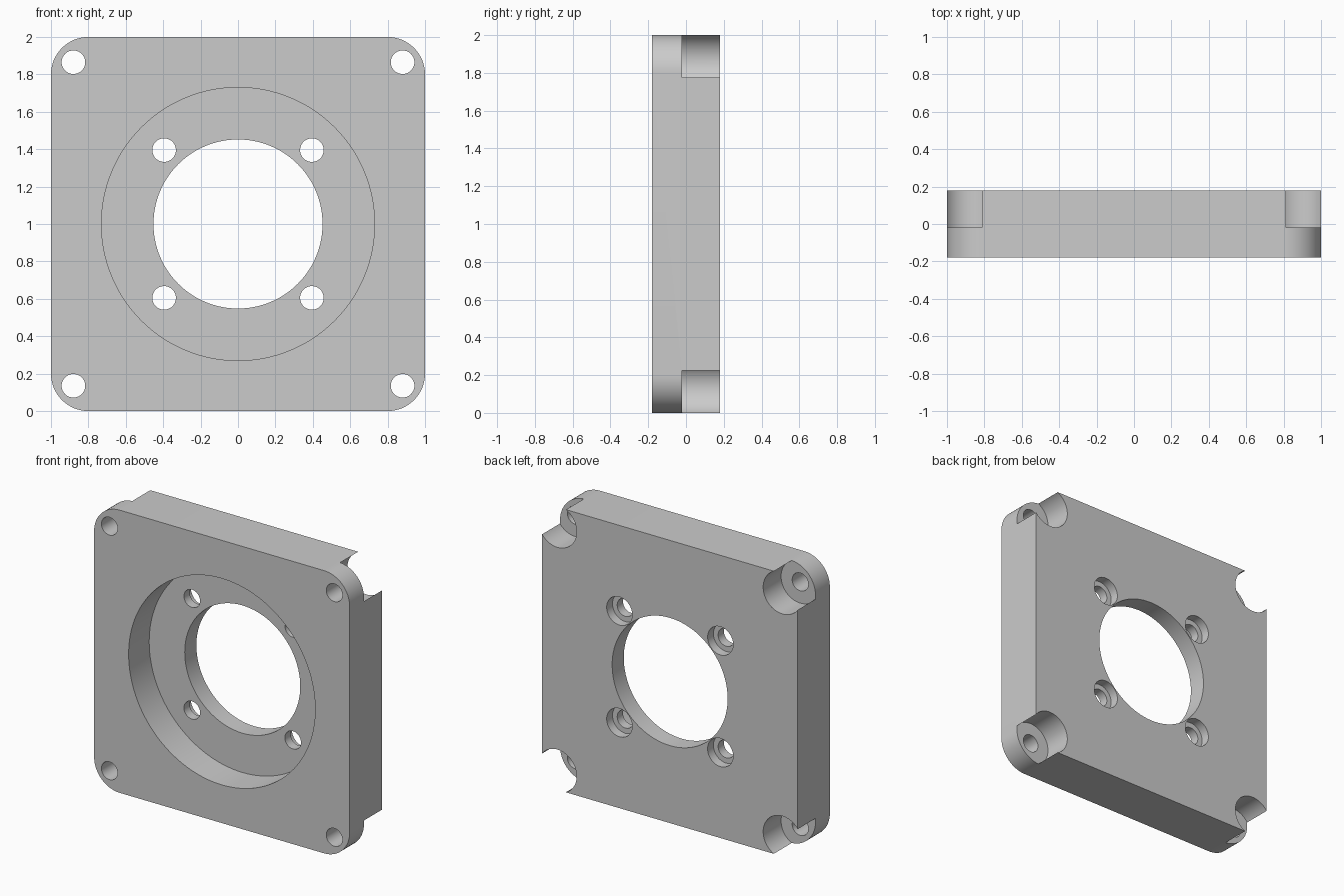
import bpy
import bmesh
from math import radians
from mathutils import Matrix, Vector

cube = bpy.data.objects.get("Cube")
if cube:
    bpy.data.objects.remove(cube, do_unlink=True)

FRONT, STEP, FLOOR, BACK = -0.18, -0.02, 0.05, 0.18
OVER = 0.1  # how far cutters reach past a face

grey = bpy.data.materials.new("plain grey")
grey.use_nodes = True
colour = (0.6, 0.6, 0.6, 1)
grey.diffuse_color = colour
grey.node_tree.nodes["Principled BSDF"].inputs["Base Color"].default_value = colour


def make_object(name, bm):
    mesh = bpy.data.meshes.new(name)
    bm.to_mesh(mesh)
    bm.free()
    mesh.materials.append(grey)
    obj = bpy.data.objects.new(name, mesh)
    bpy.context.collection.objects.link(obj)
    return obj


def cut_cylinder(target, x, z, radius, y0, y1, segments=48):
    """Drill a round hole along y through the target."""
    bm = bmesh.new()
    place = Matrix.Translation((x, (y0 + y1) / 2, z)) @ Matrix.Rotation(radians(90), 4, 'X')
    bmesh.ops.create_cone(bm, cap_ends=True, segments=segments, radius1=radius,
                          radius2=radius, depth=y1 - y0, matrix=place)
    cutter = make_object("hole_cutter", bm)
    cutter.hide_render = True
    mod = target.modifiers.new("hole", 'BOOLEAN')
    mod.operation = 'DIFFERENCE'
    mod.solver = 'EXACT'
    mod.object = cutter
    bpy.context.view_layer.objects.active = target
    bpy.ops.object.modifier_apply(modifier=mod.name)
    bpy.data.objects.remove(cutter, do_unlink=True)


# Square plate with rounded corners
bm = bmesh.new()
bmesh.ops.create_cube(bm, size=1, matrix=Matrix.Translation((0, 0, 1))
                      @ Matrix.Diagonal((2, BACK - FRONT, 2, 1)))
corners = [e for e in bm.edges
           if abs((e.verts[0].co - e.verts[1].co).normalized().dot(Vector((0, 1, 0)))) > 0.9]
bmesh.ops.bevel(bm, geom=corners, offset=0.2, segments=16, profile=0.5, affect='EDGES')
plate = make_object("mounting_plate", bm)

# Wide front recess and central opening
cut_cylinder(plate, 0, 1, 0.73, FRONT - OVER, FLOOR, 128)
cut_cylinder(plate, 0, 1, 0.452, FRONT - OVER, BACK + OVER, 96)

for sx in (-1, 1):
    for sz in (-1, 1):
        # Corner screw hole with an open notch behind it
        x, z = sx * 0.88, 1 + sz * 0.865
        cut_cylinder(plate, x, z, 0.15, STEP, BACK + OVER, 64)
        cut_cylinder(plate, x, z, 0.063, FRONT - OVER, BACK + OVER)
        # Inner screw hole, counterbored from the back
        x, z = sx * 0.395, 1 + sz * 0.395
        cut_cylinder(plate, x, z, 0.1, BACK - 0.065, BACK + OVER)
        cut_cylinder(plate, x, z, 0.063, FRONT - OVER, BACK + OVER)

# Smooth round walls, sharp edges
bpy.ops.object.select_all(action='DESELECT')
plate.select_set(True)
bpy.context.view_layer.objects.active = plate
bpy.ops.object.shade_smooth_by_angle(angle=radians(30))
